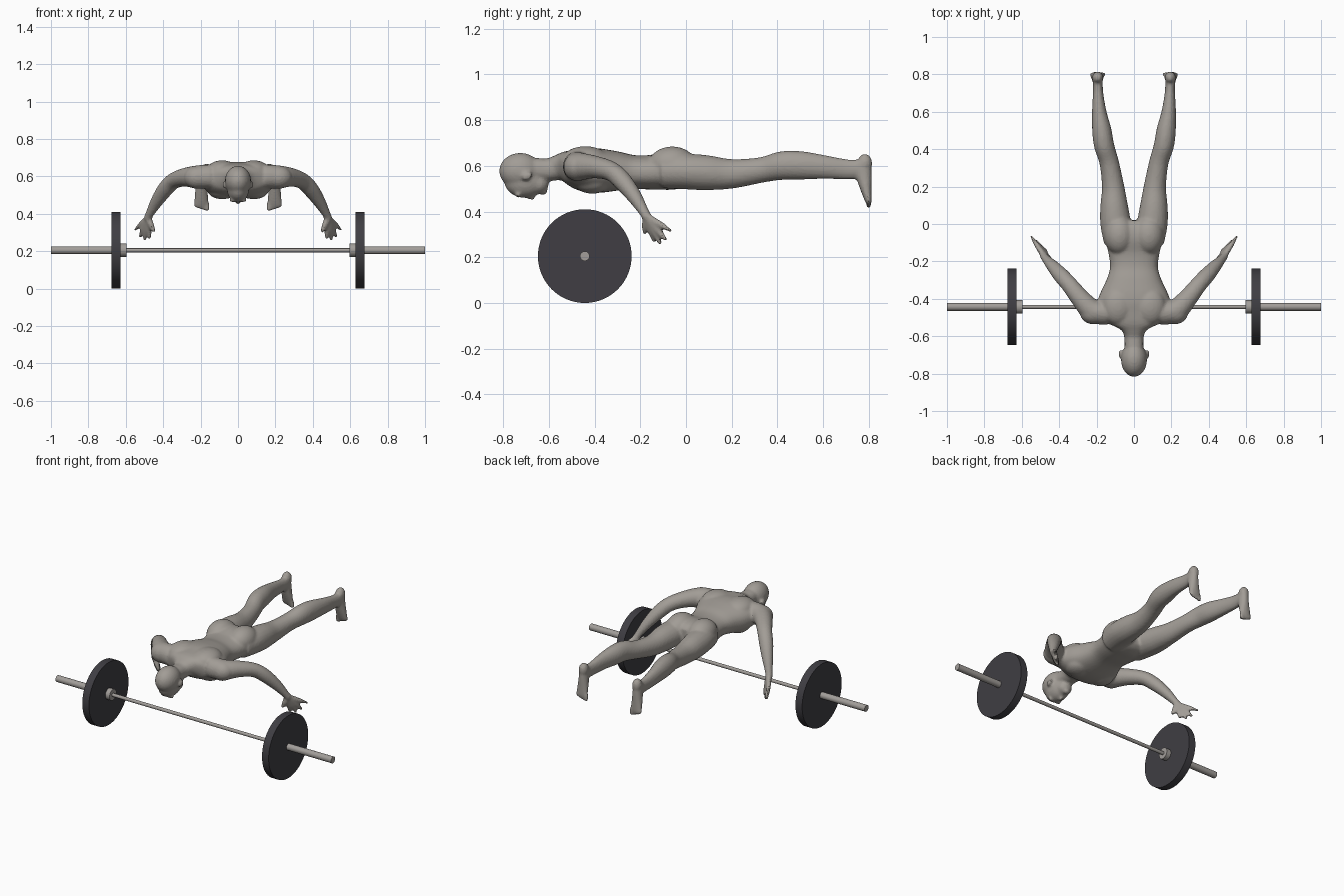
import bpy, bmesh, math
from mathutils import Vector, Matrix

cube = bpy.data.objects.get("Cube")
if cube:
    bpy.data.objects.remove(cube)


def material(name, color):
    m = bpy.data.materials.new(name)
    m.use_nodes = True
    m.diffuse_color = (*color, 1)
    m.node_tree.nodes["Principled BSDF"].inputs["Base Color"].default_value = (*color, 1)
    return m


SKIN = material("warm grey skin", (0.36, 0.335, 0.305))
SHORTS = material("dark shorts", (0.05, 0.048, 0.058))
STEEL = material("bar steel", (0.36, 0.34, 0.32))
RUBBER = material("plate rubber", (0.05, 0.048, 0.056))


def new_object(name, bm, *mats):
    me = bpy.data.meshes.new(name)
    bm.to_mesh(me)
    bm.free()
    ob = bpy.data.objects.new(name, me)
    bpy.context.collection.objects.link(ob)
    for m in mats:
        me.materials.append(m)
    return ob


def spline(a, b, c, d, t):
    return 0.5 * (2 * b + (c - a) * t + (2 * a - 5 * b + 4 * c - d) * t * t
                  + (3 * b - a - 3 * c + d) * t ** 3)


def tube(bm, stations, sides=20, steps=4, power=1.0):
    """Smooth closed tube; stations are (x, y, z, half width, half depth)."""
    p = [stations[0], *stations, stations[-1]]
    rows = [[spline(*(p[i + k][j] for k in range(4)), s / steps) for j in range(5)]
            for i in range(len(stations) - 1) for s in range(steps)]
    rows.append(list(stations[-1]))
    rings = []
    for i, r in enumerate(rows):
        t = Vector(rows[min(i + 1, len(rows) - 1)][:3]) - Vector(rows[max(i - 1, 0)][:3])
        t.normalize()
        u = Vector((1, 0, 0))
        u = (u - t * u.dot(t)).normalized()
        v = t.cross(u)
        ring = []
        for k in range(sides):
            a = math.tau * k / sides
            c, s = math.cos(a), math.sin(a)
            c, s = (math.copysign(abs(n) ** power, n) for n in (c, s))
            ring.append(bm.verts.new(Vector(r[:3]) + u * c * r[3] + v * s * r[4]))
        rings.append(ring)
    for a, b in zip(rings, rings[1:]):
        for k in range(sides):
            n = (k + 1) % sides
            bm.faces.new((a[k], a[n], b[n], b[k]))
    bm.faces.new(rings[0][::-1])
    bm.faces.new(rings[-1])


def ball(bm, center, radii, tilt=0):
    bmesh.ops.create_uvsphere(bm, u_segments=24, v_segments=14, radius=1, matrix=(
        Matrix.Translation(center) @ Matrix.Rotation(tilt, 4, 'X')
        @ Matrix.Diagonal((*radii, 1))))


bm = bmesh.new()

# Torso from neck to seat
tube(bm, [(0, -.66, .585, .050, .050), (0, -.60, .583, .053, .050), (0, -.56, .592, .075, .056),
          (0, -.52, .595, .16, .072), (0, -.45, .583, .20, .094), (0, -.38, .579, .185, .097),
          (0, -.30, .577, .148, .086), (0, -.23, .573, .128, .074), (0, -.15, .572, .138, .076),
          (0, -.07, .580, .155, .085), (0, -.01, .580, .13, .075), (0, .02, .58, .09, .05)],
     sides=32, power=.88)

# Head, jaw and nose, facing down
ball(bm, (0, -.725, .577), (.070, .093, .080))
ball(bm, (0, -.705, .530), (.059, .090, .070))
ball(bm, (0, -.650, .520), (.048, .050, .044))
tube(bm, [(0, -.71, .475, .008, .010), (0, -.68, .462, .011, .012), (0, -.662, .460, .013, .012)])
ball(bm, (0, -.625, .488), (.022, .020, .016))

for s in (1, -1):
    # Ear, brow, shoulder blade, chest and buttock
    ball(bm, (s * .072, -.695, .555), (.012, .026, .018), .4)
    ball(bm, (s * .026, -.735, .472), (.024, .012, .012))
    ball(bm, (s * .085, -.44, .630), (.085, .10, .056))
    ball(bm, (s * .085, -.41, .528), (.080, .080, .050))
    ball(bm, (s * .078, -.06, .605), (.082, .105, .080))
    # Leg
    tube(bm, [(s * .085, -.10, .575, .075, .074), (s * .098, 0, .575, .082, .078),
              (s * .106, .09, .570, .075, .077), (s * .112, .20, .565, .060, .065),
              (s * .133, .33, .582, .052, .056), (s * .160, .42, .601, .054, .063),
              (s * .172, .50, .602, .052, .063), (s * .186, .60, .595, .039, .053),
              (s * .192, .70, .585, .028, .045), (s * .194, .765, .585, .027, .043)])
    # Foot pointing down, with toes
    ball(bm, (s * .194, .783, .610), (.030, .033, .044))
    tube(bm, [(s * .194, .770, .62, .026, .040), (s * .195, .778, .56, .030, .036),
              (s * .196, .788, .50, .036, .026), (s * .197, .798, .45, .040, .016),
              (s * .197, .802, .437, .036, .012)])
    for i in range(5):
        x = .164 + .016 * i
        tip = .413 + .005 * i
        r = .012 if i == 0 else .0095
        tube(bm, [(s * x, .797, .46, r, r), (s * x, .800, tip + .012, r, r),
                  (s * x, .802, tip, r * .7, r * .7)], sides=10)
    # Arm
    ball(bm, (s * .215, -.475, .595), (.075, .062, .062))
    tube(bm, [(s * .14, -.48, .60, .06, .065), (s * .22, -.465, .597, .062, .062),
              (s * .285, -.40, .595, .052, .050), (s * .345, -.325, .575, .045, .043),
              (s * .39, -.275, .530, .043, .041), (s * .435, -.225, .465, .034, .033),
              (s * .472, -.185, .400, .023, .023), (s * .485, -.168, .372, .022, .022)])
    # Hand: fans out from the wrist
    root = Vector((.482, -.172, .380))
    for tip, knuckle, r in (((.447, -.182, .300), .45, .013), ((.472, -.137, .264), .55, .0125),
                            ((.500, -.110, .255), .55, .0125), ((.526, -.085, .272), .55, .0125),
                            ((.553, -.060, .312), .55, .011)):
        pts = [root.lerp(Vector(tip), f) for f in (0, knuckle, .8, 1)]
        tube(bm, [(s * p.x, p.y, p.z, r * k, r * k)
                  for p, k in zip(pts, (1.4, 1.35, 1, .75))], sides=12)

bmesh.ops.recalc_face_normals(bm, faces=bm.faces)
body = new_object("body", bm)

# Fuse the parts into one smooth skin
mod = body.modifiers.new("fuse", 'REMESH')
mod.mode = 'VOXEL'
mod.voxel_size = .006
mod = body.modifiers.new("soften", 'SMOOTH')
mod.factor = .5
mod.iterations = 7
fused = bpy.data.meshes.new_from_object(body.evaluated_get(bpy.context.evaluated_depsgraph_get()))
body.data = fused
fused.materials.clear()
fused.materials.append(SKIN)
fused.materials.append(SHORTS)

# Shorts: cut clean hems, then colour the band between them
WAIST, HEM = -.145, .085
bm = bmesh.new()
bm.from_mesh(fused)
for y in (WAIST, HEM):
    bmesh.ops.bisect_plane(bm, geom=bm.verts[:] + bm.edges[:] + bm.faces[:],
                           plane_co=(0, y, 0), plane_no=(0, 1, 0))
for f in bm.faces:
    c = f.calc_center_median()
    f.material_index = int(WAIST < c.y < HEM and abs(c.x) < .3)
    f.smooth = True
bm.to_mesh(fused)
bm.free()


# Barbell
def rod(name, x0, x1, radius, mat, sides=32):
    b = bmesh.new()
    place = Matrix.Translation(((x0 + x1) / 2, -.443, .205)) @ Matrix.Rotation(math.pi / 2, 4, 'Y')
    bmesh.ops.create_cone(b, cap_ends=True, segments=sides, radius1=radius, radius2=radius,
                          depth=abs(x1 - x0), matrix=place)
    ob = new_object(name, b, mat)
    bpy.ops.object.select_all(action='DESELECT')
    ob.select_set(True)
    bpy.context.view_layer.objects.active = ob
    bpy.ops.object.shade_smooth_by_angle(angle=math.radians(30))


rod("bar", -.62, .62, .011, STEEL, 16)
for s, side in ((1, "left"), (-1, "right")):
    rod(side + "_collar", s * .597, s * .63, .036, STEEL)
    rod(side + "_plate", s * .628, s * .676, .205, RUBBER, 64)
    rod(side + "_sleeve", s * .62, s, .021, STEEL)
